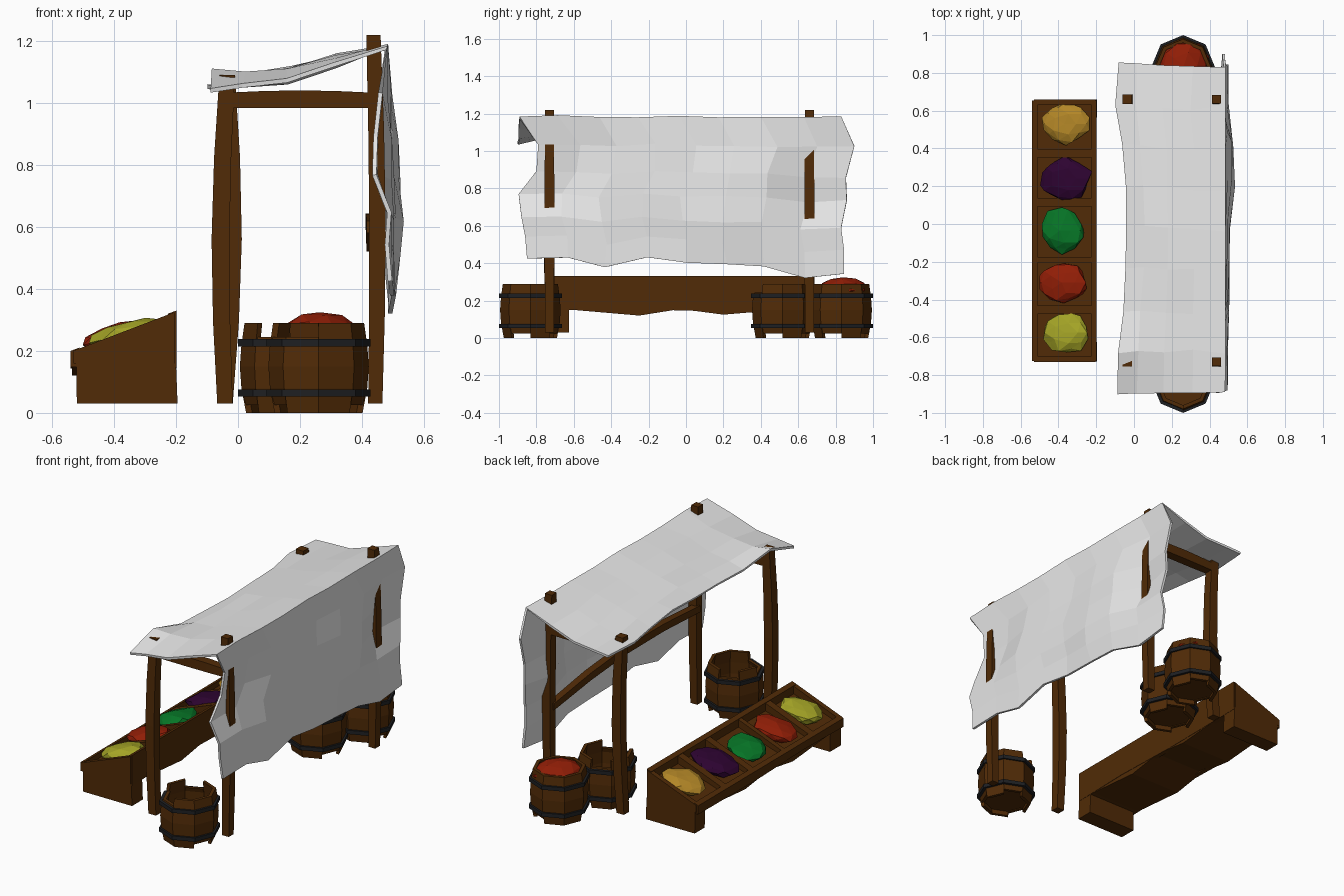
import bpy, bmesh, math, random
from mathutils import Vector, Matrix

if "Cube" in bpy.data.objects:
    bpy.data.objects.remove(bpy.data.objects["Cube"])
random.seed(4)


def material(name, rgb):
    m = bpy.data.materials.new(name)
    m.diffuse_color = (*rgb, 1)
    m.use_nodes = True
    m.node_tree.nodes["Principled BSDF"].inputs["Base Color"].default_value = m.diffuse_color
    return m


WOOD = material("brown wood", (0.082, 0.024, 0.002))
CLOTH = material("grey cloth", (0.84, 0.84, 0.84))
IRON = material("black iron", (0.013, 0.014, 0.016))
ORANGE = material("orange yellow", (0.45, 0.24, 0.02))
PURPLE = material("dark purple", (0.026, 0.001, 0.03))
GREEN = material("green", (0.002, 0.18, 0.02))
RED = material("red", (0.29, 0.013, 0.002))
LIME = material("lime yellow", (0.38, 0.38, 0.02))


def finish(name, bm, mat):
    bmesh.ops.recalc_face_normals(bm, faces=bm.faces)
    me = bpy.data.meshes.new(name)
    bm.to_mesh(me)
    bm.free()
    me.materials.append(mat)
    ob = bpy.data.objects.new(name, me)
    bpy.context.collection.objects.link(ob)
    return ob


def loft(bm, rings, closed=False):
    """Skin equal-length rings; cap the ends, or join last to first."""
    vs = [[bm.verts.new(p) for p in r] for r in rings]
    n = len(vs[0])
    pairs = list(zip(vs, vs[1:])) + ([(vs[-1], vs[0])] if closed else [])
    for a, b in pairs:
        for i in range(n):
            j = (i + 1) % n
            bm.faces.new((a[i], a[j], b[j], b[i]))
    if not closed:
        bm.faces.new(vs[0])
        bm.faces.new(vs[-1])


def beam(name, a, b, bow, w=0.046):
    """Square timber from a to b, bent sideways by bow at its middle."""
    a, b, bow = Vector(a), Vector(b), Vector(bow)
    d = (b - a).normalized()
    u = Vector((0, 1, 0)) if abs(d.y) < 0.5 else Vector((1, 0, 0))
    v = d.cross(u)
    rings = []
    for k in range(5):
        t = k / 4
        c = a.lerp(b, t) + bow * math.sin(math.pi * t)
        s = w / 2 * (1 + 0.15 * math.sin(math.pi * t))
        rings.append([c + s * (i * u + j * v) for i, j in ((-1, -1), (1, -1), (1, 1), (-1, 1))])
    bm = bmesh.new()
    loft(bm, rings)
    return finish(name, bm, WOOD)


def prism(name, poly, ys, low=None):
    """xz outline run along y; the first two points drop by low."""
    low = low or [0] * len(ys)
    bm = bmesh.new()
    loft(bm, [[(x, y, z - (dz if i < 2 else 0)) for i, (x, z) in enumerate(poly)]
              for y, dz in zip(ys, low)])
    return finish(name, bm, WOOD)


# Posts and frame
for tag, y, bow in (("near", -0.73, -0.018), ("far", 0.66, 0.022)):
    beam(f"front_post_{tag}", (-0.042, y, 0.03), (-0.035, y, 1.09), (bow, 0, 0), 0.05)
    beam(f"back_post_{tag}", (0.443, y, 0.03), (0.437, y, 1.22), (0.01, 0, 0))
    beam(f"cross_beam_{tag}", (-0.04, y, 1.008), (0.44, y, 1.008), (0, 0, 0.004), 0.05)
beam("back_rail", (0.435, -0.73, 0.6), (0.435, 0.66, 0.54), (0, 0, 0.05), 0.04)

# Cloth: roof rows then hanging wall rows (x, z, y min, y max)
rows = [(-0.085, 1.045, -0.90, 0.855), (0.02, 1.055, -0.895, 0.85), (0.16, 1.072, -0.895, 0.84),
        (0.31, 1.12, -0.895, 0.835), (0.48, 1.18, -0.89, 0.83), (0.475, 1.03, -0.79, 0.90),
        (0.475, 0.88, -0.80, 0.855), (0.475, 0.76, -0.895, 0.86), (0.485, 0.63, -0.88, 0.83),
        (0.485, 0.52, -0.86, 0.845), (0.49, 0.40, -0.85, 0.845)]
hem = [0.025, 0.035, -0.02, 0.03, 0.005, -0.01, -0.02, -0.075, -0.055]
front = [0.0, 0.005, 0.025, 0.045, 0.05, 0.04, 0.02, -0.015, 0.0]
bm = bmesh.new()
grid = []
for r, (x, z, y0, y1) in enumerate(rows):
    line = []
    for c in range(9):
        t = c / 8
        px, py, pz = x, y0 + (y1 - y0) * t, z
        swell = math.sin(math.pi * t)
        if r < 4:
            px += front[c] * (1 - r / 4)
            pz += 0.042 * swell * math.sin(math.pi * (r + 0.4) / 4.6)
        if r > 4:
            # wall pinched at the posts, billowing in between
            k = math.sin(math.pi * (r - 4) / 6.5)
            px += k * (0.018 * swell + (0.025 if c in (5, 6) else 0) - (0.04 if c in (0, 1, 7) and r < 8 else 0))
            pz += hem[c] * ((r - 4) / 6)
        if 0 < c < 8:
            py += random.uniform(-0.015, 0.015)
        if r != 4:
            px += random.uniform(-0.006, 0.006)
        pz += random.uniform(-0.006, 0.006)
        if c == 1 and r < 3:
            pz += (0.06, 0.03, 0.01)[r]  # front edge lifted over the near post
        line.append(bm.verts.new((px, py, pz)))
    grid.append(line)
for a, b in zip(grid, grid[1:]):
    for i in range(8):
        bm.faces.new((a[i], a[i + 1], b[i + 1], b[i]))
cloth = finish("cloth_awning", bm, CLOTH)
mod = cloth.modifiers.new("thickness", 'SOLIDIFY')
mod.thickness = 0.014
mod.offset = 0


# Produce stand: slanted tray on two end blocks
def top(x):
    return 0.2 + (x + 0.54) * 0.382


prism("tray_base", [(-0.2, 0.15), (-0.535, 0.15), (-0.535, top(-0.535) - 0.03), (-0.2, top(-0.2) - 0.05)],
      [-0.725, -0.6, -0.25, -0.03, 0.2, 0.5, 0.655], [0, 0, 0.03, -0.005, 0.025, 0, 0])
for tag, xa, xb in (("front", -0.54, -0.512), ("back", -0.226, -0.198)):
    prism(f"tray_{tag}_rim", [(xb, 0.148), (xa, 0.148), (xa, top(xa)), (xb, top(xb))],
          [-0.725, -0.35, 0.1, 0.655], [0, -0.008, 0.004, 0])
for i, (y, w) in enumerate(((-0.715, 0.03), (-0.455, 0.045), (-0.19, 0.03), (0.115, 0.045), (0.375, 0.045), (0.645, 0.03))):
    prism(f"tray_divider_{i + 1}", [(-0.205, 0.16), (-0.53, 0.16), (-0.53, top(-0.53) - 0.003), (-0.205, top(-0.205) - 0.003)],
          [y - w / 2, y + w / 2])
for tag, ya, yb in (("near", -0.728, -0.625), ("far", 0.565, 0.66)):
    prism(f"stand_leg_{tag}", [(-0.195, 0.03), (-0.52, 0.03), (-0.522, 0.16), (-0.2, 0.16)], [ya, yb])


# Faceted produce mounds
def pile(name, c, size, mat, tilt, rough=0.16):
    bm = bmesh.new()
    bmesh.ops.create_icosphere(bm, subdivisions=2, radius=1)
    for v in bm.verts:
        v.co *= random.uniform(1.02 - rough, 1.02 + rough / 2)
    m = Matrix.Translation(c) @ Matrix.Rotation(-tilt, 4, 'Y') @ Matrix.Diagonal((*size, 1))
    bmesh.ops.transform(bm, matrix=m, verts=bm.verts)
    return finish(name, bm, mat)


for name, x, y, sx, sy, mat in (("orange_pile", -0.36, 0.53, 0.128, 0.105, ORANGE),
                                ("purple_pile", -0.365, 0.24, 0.142, 0.112, PURPLE),
                                ("green_pile", -0.382, -0.035, 0.125, 0.12, GREEN),
                                ("red_pile", -0.372, -0.31, 0.13, 0.108, RED),
                                ("lime_pile", -0.358, -0.575, 0.128, 0.11, LIME)):
    pile(name, (x, y, top(x) - 0.014), (sx, sy, 0.04), mat, 0.24)
pile("barrel_red_pile", (0.265, 0.84, 0.255), (0.132, 0.132, 0.07), RED, 0, 0.1)


# Eight-sided barrels made of separate staves, with iron hoops
def barrel(name, cx, cy, tops):
    def at(r, k, z):
        a = k * math.pi / 4
        return (cx + r * math.cos(a), cy + r * math.sin(a), z)

    bm = bmesh.new()
    for k in range(8):
        bottom = 0.025 if k % 3 == 1 else 0.0
        rings = []
        for z, r in ((bottom, 0.142), (0.08, 0.157), (0.15, 0.162), (0.22, 0.157), (tops[k], 0.147)):
            q = r - 0.02
            rings.append([at(r, k, z), at(r, k + 1, z), at(q, k + 1, z), at(q, k, z)])
        loft(bm, rings)
    loft(bm, [[at(0.135, k, z) for k in range(8)] for z in (0.03, 0.05)])
    finish(name, bm, WOOD)
    bm = bmesh.new()
    for z in (0.053, 0.215):
        loft(bm, [[at(0.15, k, z), at(0.168, k, z), at(0.168, k, z + 0.023), at(0.15, k, z + 0.023)]
                  for k in range(8)], closed=True)
    finish(name + "_hoops", bm, IRON)


H, L = 0.29, 0.245
barrel("full_barrel", 0.26, 0.832, [H] * 8)
barrel("empty_barrel_far", 0.168, 0.515, [H, H, L, H, H, L, L, H])
barrel("empty_barrel_near", 0.26, -0.832, [H, H, L, H, L, L, H, H])
